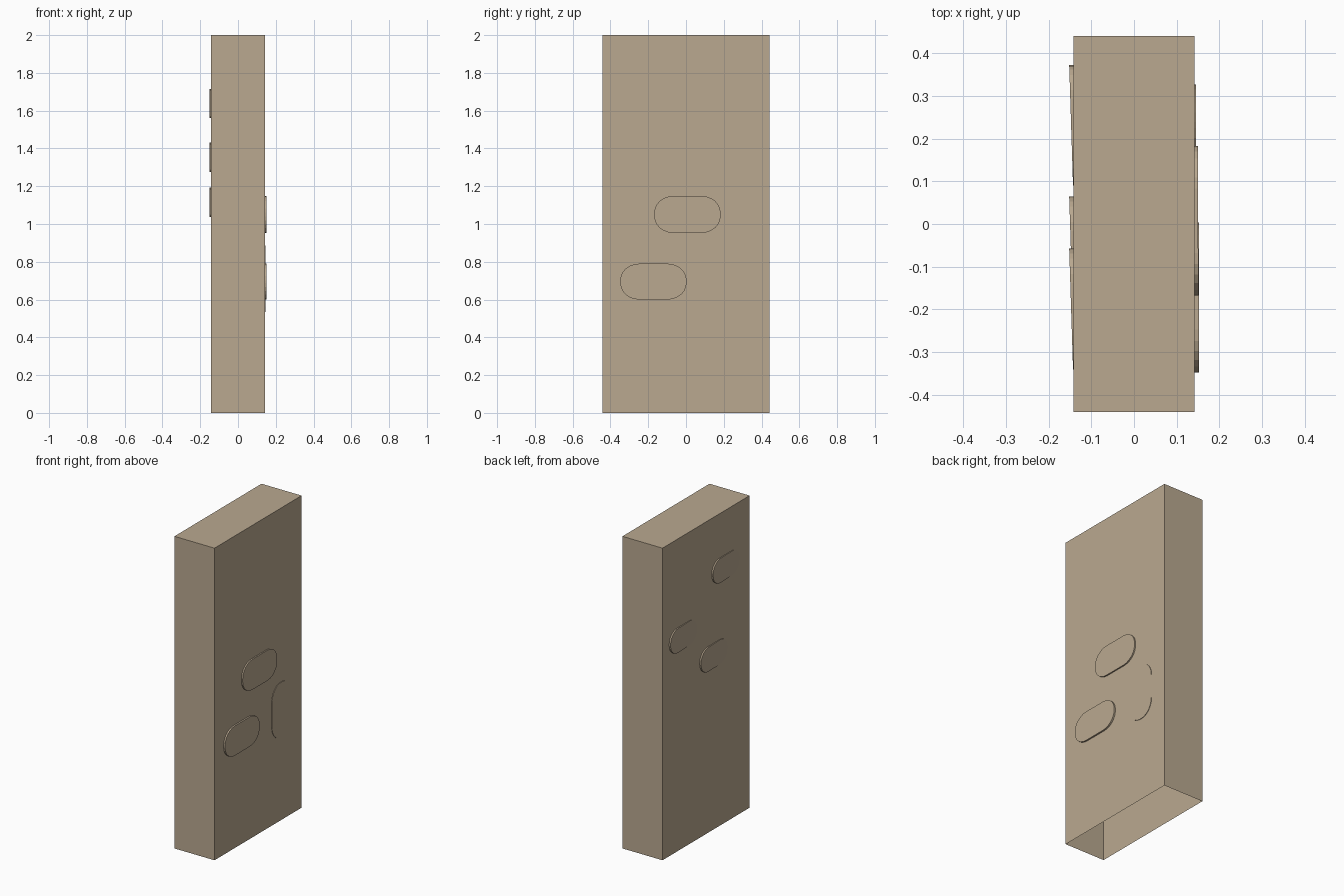
import bpy, bmesh, math

if "Cube" in bpy.data.objects:
    bpy.data.objects.remove(bpy.data.objects["Cube"])

HX, HY, H = 0.142, 0.441, 2.0

stone = bpy.data.materials.new("warm_tan")
stone.diffuse_color = (0.49, 0.395, 0.28, 1)
stone.use_nodes = True
stone.node_tree.nodes["Principled BSDF"].inputs["Base Color"].default_value = stone.diffuse_color


def finish(bm, name):
    bmesh.ops.recalc_face_normals(bm, faces=bm.faces[:])
    me = bpy.data.meshes.new(name)
    bm.to_mesh(me)
    bm.free()
    me.materials.append(stone)
    ob = bpy.data.objects.new(name, me)
    bpy.context.collection.objects.link(ob)
    return ob


# Slab: tall block, open underneath
bm = bmesh.new()
bmesh.ops.create_cube(bm, size=1)
for v in bm.verts:
    v.co = (v.co.x * 2 * HX, v.co.y * 2 * HY, (v.co.z + 0.5) * H)
base = [f for f in bm.faces if f.calc_center_median().z < 0.01]
bmesh.ops.delete(bm, geom=base, context='FACES_ONLY')
finish(bm, "slab")


def pad(name, side, y0, y1, z0, z1, d0, d1, ry, rz, seg=6):
    """Rounded raised plate on a side wall; d0/d1 = height at its two y ends."""
    bm = bmesh.new()
    outer, inner = [], []
    corners = [(y1 - ry, z1 - rz), (y0 + ry, z1 - rz),
               (y0 + ry, z0 + rz), (y1 - ry, z0 + rz)]
    for q, (cy, cz) in enumerate(corners):
        for i in range(seg + 1):
            a = math.pi / 2 * (q + i / seg)
            y, z = cy + ry * math.cos(a), cz + rz * math.sin(a)
            d = d0 + (d1 - d0) * (y - y0) / (y1 - y0)
            outer.append(bm.verts.new((side * (HX + d), y, z)))
            inner.append(bm.verts.new((side * (HX - 0.004), y, z)))
    n = len(outer)
    bm.faces.new(outer)
    bm.faces.new(inner[::-1])
    for i in range(n):
        j = (i + 1) % n
        bm.faces.new((outer[i], inner[i], inner[j], outer[j]))
    finish(bm, name)


# Right wall plates: two wide, one upright and nearly flush
pad("right_plate_upper", 1, -0.168, 0.183, 0.953, 1.148, 0.009, 0.008, 0.10, 0.088)
pad("right_plate_lower", 1, -0.348, 0.003, 0.600, 0.790, 0.010, 0.010, 0.10, 0.088)
pad("right_plate_upright", 1, 0.137, 0.327, 0.533, 0.886, 0.003, 0.003, 0.088, 0.10)

# Left wall plates: sunk into the wall toward the front
for label, y1, zc in (("high", -0.058, 1.638), ("middle", 0.373, 1.353), ("low", 0.064, 1.115)):
    pad("left_plate_" + label, -1, y1 - 0.283, y1, zc - 0.078, zc + 0.078,
        0.001, 0.010, 0.08, 0.072)
